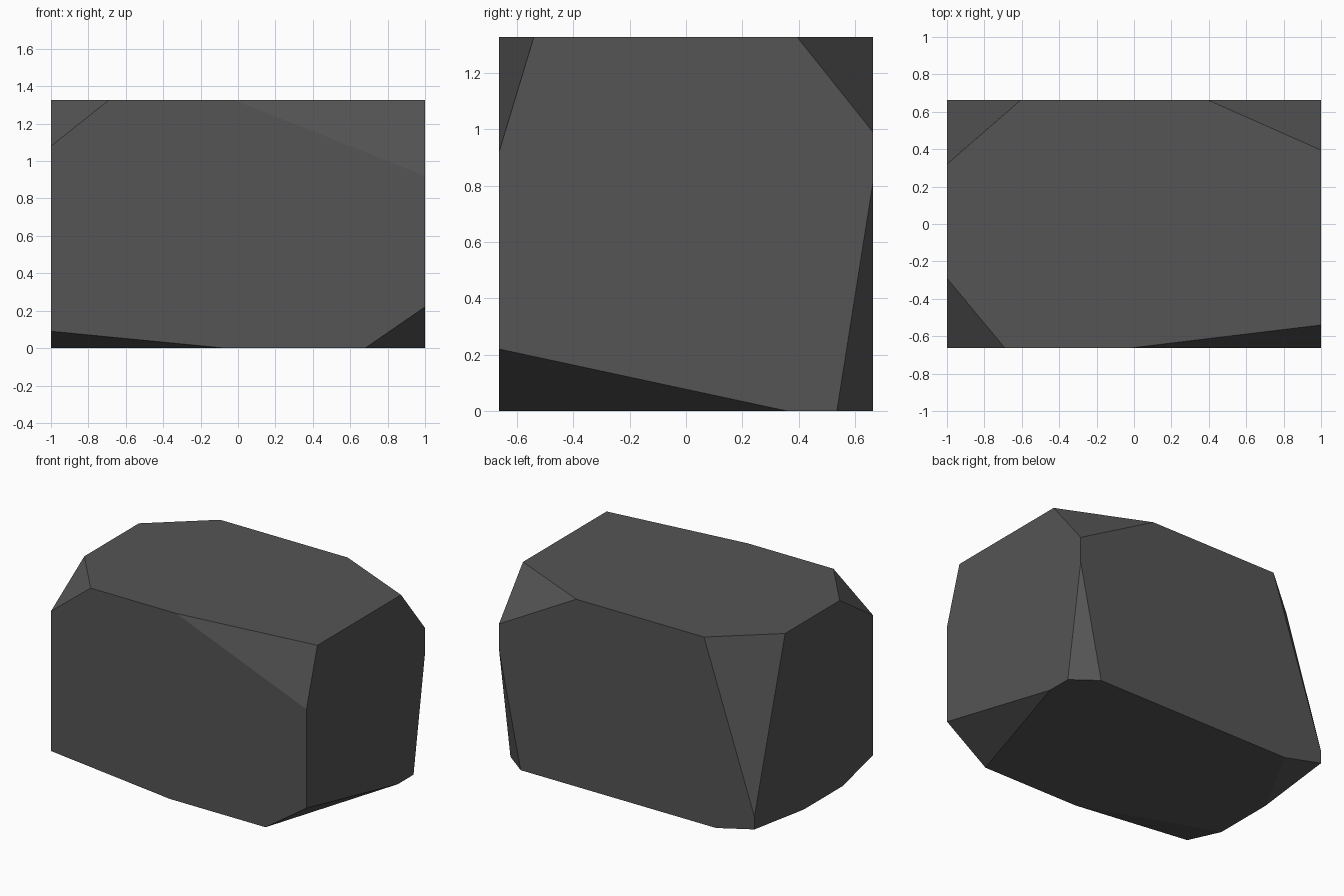
import bpy, bmesh
from mathutils import Vector

if "Cube" in bpy.data.objects:
    bpy.data.objects.remove(bpy.data.objects["Cube"])

HX, HY, H = 1.0, 0.663, 1.326   # half width, half depth, height

stone = bpy.data.materials.new("dark grey stone")
stone.diffuse_color = (0.09, 0.09, 0.09, 1)
stone.use_nodes = True
stone.node_tree.nodes["Principled BSDF"].inputs["Base Color"].default_value = stone.diffuse_color

# Corner chips: corner signs (x, y, z) and where the cut meets the three edges
chips = [
    ((1, -1, 1), (-0.02, -0.54, 0.92)),
    ((-1, -1, 1), (-0.69, -0.29, 1.08)),
    ((1, 1, 1), (0.395, 0.395, 0.99)),
    ((-1, 1, 1), (-0.605, 0.32, 0.16)),
    ((1, -1, -1), (0.68, 0.36, 0.22)),
    ((-1, -1, -1), (-0.07, -0.325, 0.09)),
    ((1, 1, -1), (0.83, 0.535, 0.81)),
    ((-1, 1, -1), (-0.70, 0.11, 0.07)),
]

# Block
bm = bmesh.new()
bmesh.ops.create_cube(bm, size=1)
for v in bm.verts:
    v.co = (v.co.x * 2 * HX, v.co.y * 2 * HY, (v.co.z + 0.5) * H)

# Slice off every corner and cap the cut
for (sx, sy, sz), (x, y, z) in chips:
    corner = Vector((sx * HX, sy * HY, H if sz > 0 else 0))
    a = Vector((x, corner.y, corner.z))
    b = Vector((corner.x, y, corner.z))
    c = Vector((corner.x, corner.y, z))
    n = (b - a).cross(c - a).normalized()
    if n.dot(corner - a) < 0:
        n = -n
    cut = bmesh.ops.bisect_plane(bm, geom=bm.verts[:] + bm.edges[:] + bm.faces[:],
                                 plane_co=a, plane_no=n, clear_outer=True)
    rim = [e for e in cut["geom_cut"] if isinstance(e, bmesh.types.BMEdge)]
    bmesh.ops.contextual_create(bm, geom=rim)
bmesh.ops.recalc_face_normals(bm, faces=bm.faces[:])

mesh = bpy.data.meshes.new("chipped_stone_block")
bm.to_mesh(mesh)
bm.free()
mesh.materials.append(stone)
block = bpy.data.objects.new("chipped_stone_block", mesh)
bpy.context.collection.objects.link(block)
